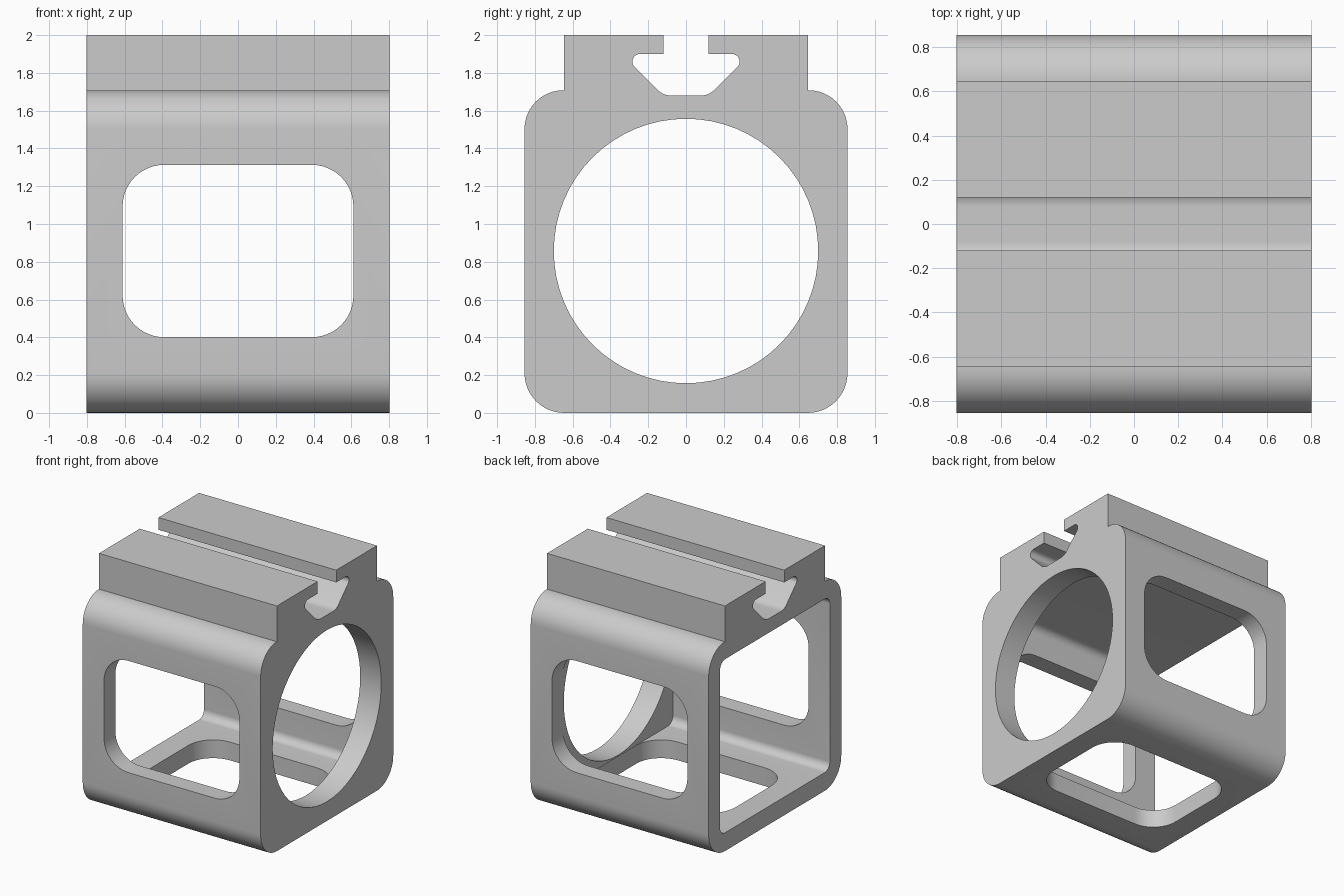
import bpy, bmesh, math
from mathutils import Vector

cube = bpy.data.objects.get("Cube")
if cube:
    bpy.data.objects.remove(cube, do_unlink=True)

grey = bpy.data.materials.new("plain_grey")
grey.use_nodes = True
colour = (0.6, 0.6, 0.6, 1)
grey.diffuse_color = colour
grey.node_tree.nodes["Principled BSDF"].inputs["Base Color"].default_value = colour


def fillet(corners, steps=12):
    """Round a closed outline given as (a, b, radius) corners."""
    out = []
    count = len(corners)
    for i, (a, b, r) in enumerate(corners):
        p = Vector((a, b, 0))
        if r == 0:
            out.append(p)
            continue
        before = Vector((*corners[i - 1][:2], 0))
        after = Vector((*corners[(i + 1) % count][:2], 0))
        u, v = (before - p).normalized(), (after - p).normalized()
        half = u.angle(v) / 2
        centre = p + (u + v).normalized() * (r / math.sin(half))
        d = r / math.tan(half)
        start = (p + u * d - centre).normalized()
        end = (p + v * d - centre).normalized()
        out += [centre + start.slerp(end, k / steps) * r for k in range(steps + 1)]
    return out


def rounded_rect(half_a, half_b, centre_b, r):
    return fillet([(sa * half_a, centre_b + sb * half_b, r)
                   for sa, sb in ((-1, -1), (1, -1), (1, 1), (-1, 1))])


def prism(name, outline, low, high, axis):
    """Extrude an outline along the x, y or z axis."""
    place = {"x": lambda p, t: (t, p.x, p.y),
             "y": lambda p, t: (p.x, t, p.y),
             "z": lambda p, t: (p.x, p.y, t)}[axis]
    bm = bmesh.new()
    ends = [[bm.verts.new(place(p, t)) for p in outline] for t in (low, high)]
    for end in ends:
        bm.faces.new(end)
    n = len(outline)
    for i in range(n):
        j = (i + 1) % n
        bm.faces.new((ends[0][i], ends[0][j], ends[1][j], ends[1][i]))
    bmesh.ops.recalc_face_normals(bm, faces=bm.faces)
    mesh = bpy.data.meshes.new(name)
    bm.to_mesh(mesh)
    bm.free()
    mesh.materials.append(grey)
    obj = bpy.data.objects.new(name, mesh)
    bpy.context.collection.objects.link(obj)
    return obj


# Housing section: rounded body, rail block and dovetail-like slot
half_section = [(0.855, 0, 0.21), (0.855, 1.708, 0.205), (0.645, 1.708, 0),
                (0.645, 2, 0), (0.12, 2, 0), (0.12, 1.9, 0),
                (0.34, 1.9, 0.04), (0.12, 1.68, 0.1)]
section = half_section + [(-y, z, r) for y, z, r in reversed(half_section)]
housing = prism("slotted_housing", fillet(section), -0.803, 0.803, "x")

# Openings: hollow open at one end, round port, side windows, floor window
mid = 0.857
port = [Vector((0.7 * math.cos(a), mid + 0.7 * math.sin(a), 0))
        for a in (math.tau * k / 64 for k in range(64))]
cutters = [
    prism("hollow_cutter", rounded_rect(0.708, 0.708, mid, 0.065), -1, 0.613, "x"),
    prism("port_cutter", port, 0.4, 1, "x"),
    prism("side_window_cutter", rounded_rect(0.611, 0.456, mid, 0.22), -1, 1, "y"),
    prism("floor_window_cutter", rounded_rect(0.611, 0.456, 0, 0.22), -0.2, 0.4, "z"),
]

bpy.ops.object.select_all(action="DESELECT")
bpy.context.view_layer.objects.active = housing
housing.select_set(True)
for cutter in cutters:
    cutter.hide_render = True
    cut = housing.modifiers.new(cutter.name, "BOOLEAN")
    cut.operation = "DIFFERENCE"
    cut.solver = "EXACT"
    cut.object = cutter
    bpy.ops.object.modifier_apply(modifier=cut.name)
    bpy.data.objects.remove(cutter, do_unlink=True)

bpy.ops.object.shade_smooth_by_angle(angle=math.radians(30))
